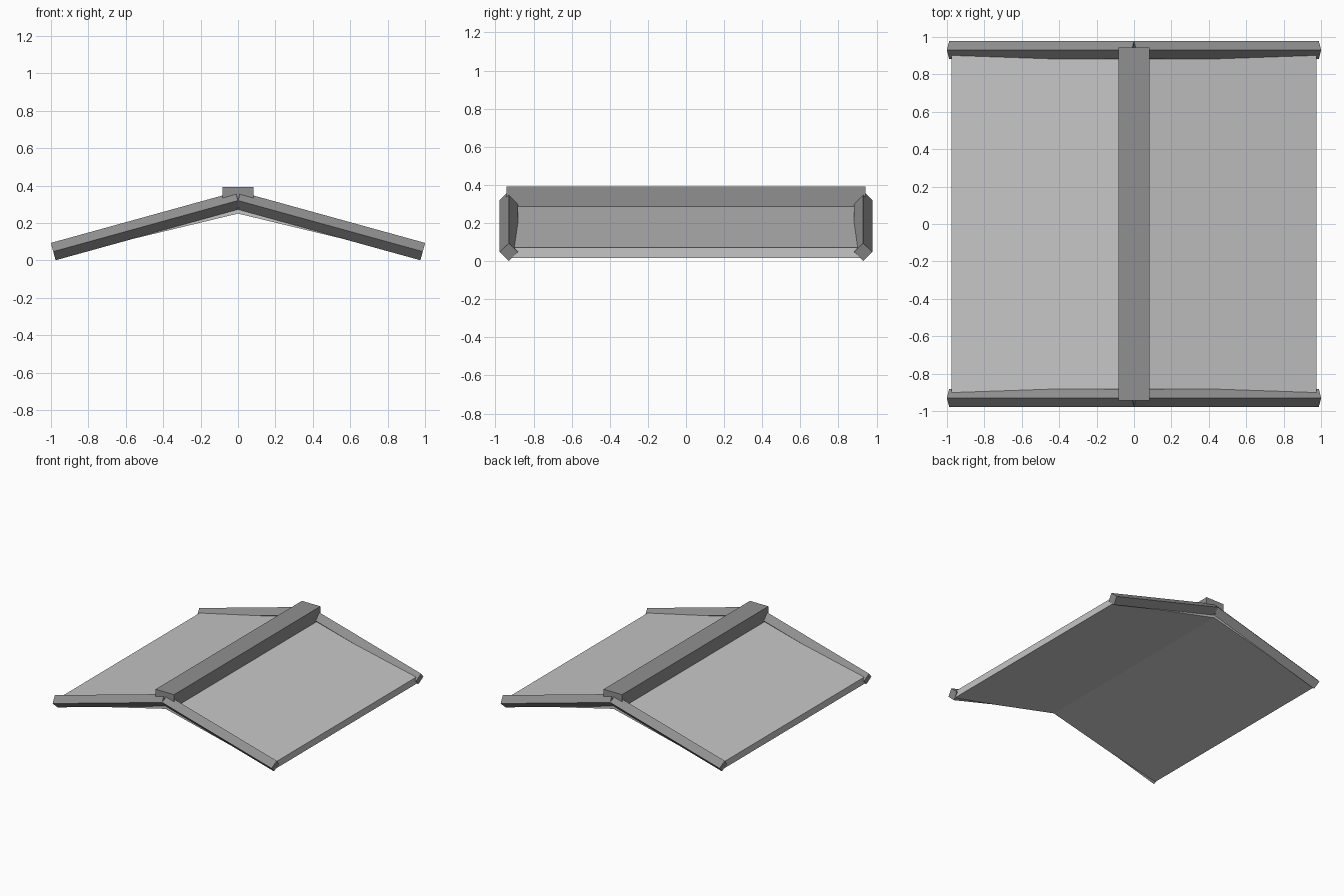
import bpy, math
from mathutils import Vector

if "Cube" in bpy.data.objects:
    bpy.data.objects.remove(bpy.data.objects["Cube"])


def material(name, v):
    m = bpy.data.materials.new(name)
    m.diffuse_color = (v, v, v, 1)
    m.use_nodes = True
    m.node_tree.nodes["Principled BSDF"].inputs["Base Color"].default_value = m.diffuse_color
    return m


light_grey = material("light grey", 0.56)
mid_grey = material("mid grey", 0.28)


def prism(name, profile, offset, mat):
    """Sweep a closed cross-section along a straight offset vector."""
    n = len(profile)
    a = [Vector(p) for p in profile]
    verts = a + [p + Vector(offset) for p in a]
    faces = [tuple(range(n)), tuple(reversed(range(n, 2 * n)))]
    faces += [(i, i + n, (i + 1) % n + n, (i + 1) % n) for i in range(n)]
    me = bpy.data.meshes.new(name)
    me.from_pydata(verts, [], faces)
    me.materials.append(mat)
    ob = bpy.data.objects.new(name, me)
    bpy.context.collection.objects.link(ob)
    # make the normals face outwards
    bpy.context.view_layer.objects.active = ob
    ob.select_set(True)
    bpy.ops.object.mode_set(mode='EDIT')
    bpy.ops.mesh.select_all(action='SELECT')
    bpy.ops.mesh.normals_make_consistent(inside=False)
    bpy.ops.object.mode_set(mode='OBJECT')
    ob.select_set(False)
    return ob


# two roof slabs, meeting at the ridge
for side, label in ((-1, "left"), (1, "right")):
    x, y = side * 0.977, -0.932
    prism(label + "_roof_slab",
          [(0, y, 0.25), (x, y, 0.015), (x, y, 0.07), (0, y, 0.305)],
          (0, 1.864, 0), light_grey)

# ridge beam
prism("ridge_beam",
      [(-0.083, -0.943, 0.28), (0.083, -0.943, 0.28),
       (0.083, -0.943, 0.392), (-0.083, -0.943, 0.392)],
      (0, 1.886, 0), mid_grey)

# four gable boards: square bars standing on edge, with square-cut ends
R = 0.048
apex, foot = Vector((0, 0, 0.32)), Vector((0.988, 0, 0.047))
run = foot - apex
up = Vector((-run.z, 0, run.x)).normalized() * R
for sx, lx in ((-1, "left"), (1, "right")):
    for sy, ly in ((-1, "front"), (1, "back")):
        c = Vector((0, sy * 0.93, apex.z))
        u = Vector((sx * up.x, 0, up.z))
        w = Vector((0, R, 0))
        prism(f"{ly}_{lx}_gable_board", [c + u, c + w, c - u, c - w],
              (sx * run.x, 0, run.z), mid_grey)
